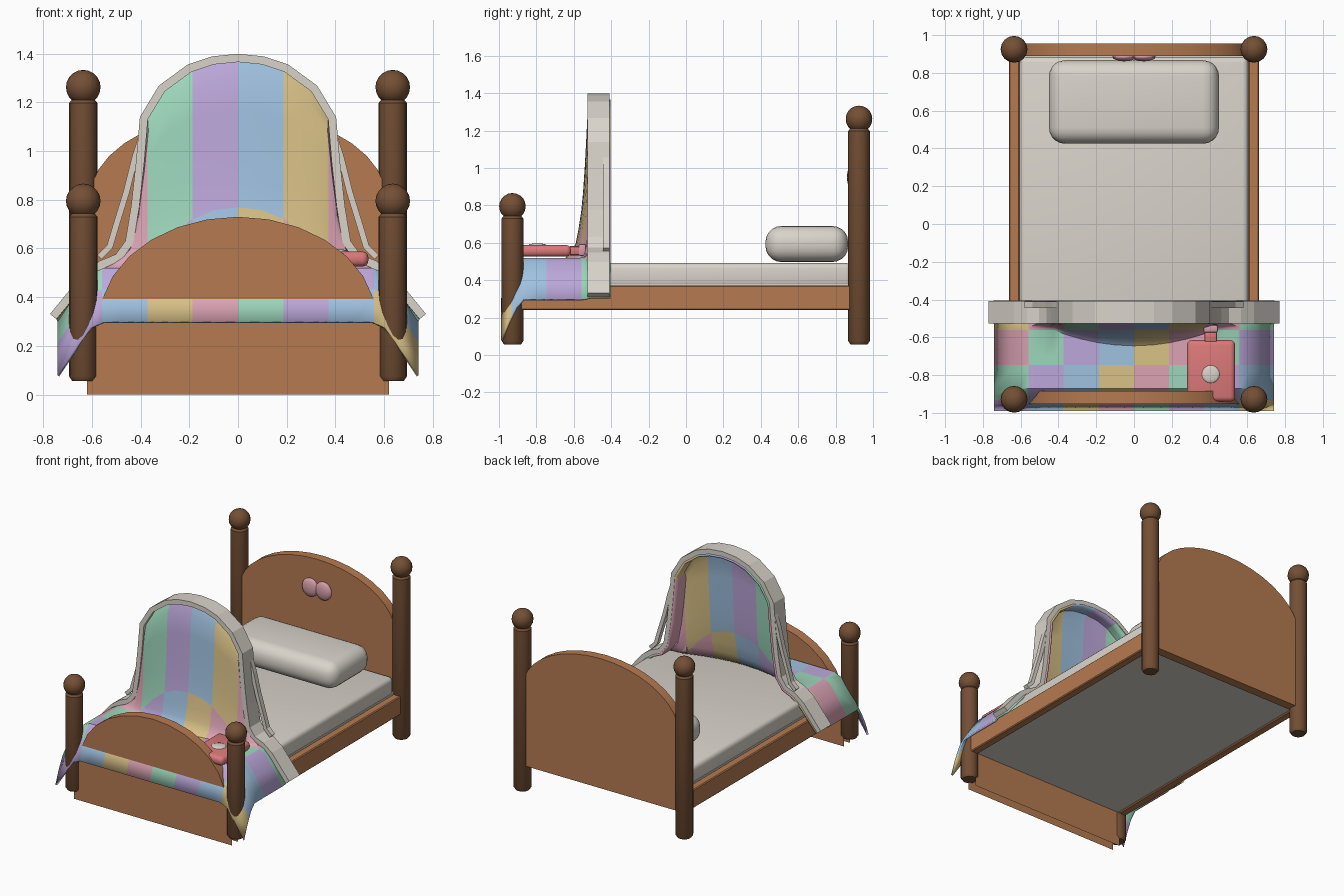
import bpy, bmesh, math
from mathutils import Vector

if "Cube" in bpy.data.objects:
    bpy.data.objects.remove(bpy.data.objects["Cube"])


def material(name, r, g, b):
    m = bpy.data.materials.new(name)
    lin = [((c / 255 + 0.055) / 1.055) ** 2.4 for c in (r, g, b)]
    m.diffuse_color = (*lin, 1)
    m.use_nodes = True
    m.node_tree.nodes["Principled BSDF"].inputs["Base Color"].default_value = m.diffuse_color
    return m


WOOD = material("oak wood", 181, 122, 81)
DARK = material("dark wood", 116, 79, 53)
LINEN = material("off white linen", 217, 211, 202)
RUBBER = material("red rubber", 220, 121, 122)
BOW = material("bow pink", 214, 158, 170)
PATCHES = [material("patch pink", 220, 163, 181), material("patch green", 157, 214, 187),
           material("patch purple", 188, 167, 218), material("patch blue", 160, 193, 224),
           material("patch tan", 218, 194, 136)]


def finish(name, bm, mats, smooth=True, recalc=True):
    if recalc:
        bmesh.ops.recalc_face_normals(bm, faces=bm.faces)
    me = bpy.data.meshes.new(name)
    bm.to_mesh(me)
    bm.free()
    ob = bpy.data.objects.new(name, me)
    bpy.context.collection.objects.link(ob)
    for m in mats:
        me.materials.append(m)
    if smooth:
        bpy.ops.object.select_all(action='DESELECT')
        ob.select_set(True)
        bpy.context.view_layer.objects.active = ob
        bpy.ops.object.shade_smooth_by_angle(angle=math.radians(35))
    return ob


def box(name, lo, hi, mat, radius=0.0, segs=1):
    lo, hi = Vector(lo), Vector(hi)
    bm = bmesh.new()
    bmesh.ops.create_cube(bm, size=1)
    for v in bm.verts:
        v.co = (lo + hi) / 2 + v.co * (hi - lo)
    if radius:
        bmesh.ops.bevel(bm, geom=bm.edges[:], offset=radius, segments=segs,
                        profile=0.5, affect='EDGES')
    return finish(name, bm, [mat])


def slab(name, outline, y0, y1, mat, smooth=True):
    """Extrude an x-z outline along y."""
    bm = bmesh.new()
    face = bm.faces.new([bm.verts.new((x, y0, z)) for x, z in outline])
    ext = bmesh.ops.extrude_face_region(bm, geom=[face])
    for v in ext["geom"]:
        if isinstance(v, bmesh.types.BMVert):
            v.co.y = y1
    return finish(name, bm, [mat], smooth)


def ellipsoid(name, centre, radii, mat, u=16, v=10):
    bm = bmesh.new()
    bmesh.ops.create_uvsphere(bm, u_segments=u, v_segments=v, radius=1)
    for vert in bm.verts:
        vert.co = Vector(centre) + Vector(a * b for a, b in zip(vert.co, radii))
    return finish(name, bm, [mat])


def lathe(name, profile, centre, mat, steps=16):
    bm = bmesh.new()
    vs = [bm.verts.new((r, 0, z)) for r, z in profile]
    es = [bm.edges.new(p) for p in zip(vs, vs[1:])]
    bmesh.ops.spin(bm, geom=vs + es, cent=(0, 0, 0), axis=(0, 0, 1),
                   angle=math.tau, steps=steps)
    bmesh.ops.remove_doubles(bm, verts=bm.verts, dist=1e-4)
    bmesh.ops.translate(bm, verts=bm.verts, vec=centre)
    return finish(name, bm, [mat])


def arch(half, base, spring, rise, n=14):
    pts = [(-half, base), (half, base)]
    return pts + [(half * math.cos(math.pi * i / n), spring + rise * math.sin(math.pi * i / n))
                  for i in range(n + 1)]


# Posts with ball tops
for y, top, end in ((0.925, 1.262, "back"), (-0.928, 0.795, "front")):
    for x, side in ((-0.635, "left"), (0.635, "right")):
        lathe(f"{end}_post_{side}", [(0, 0.057), (0.046, 0.057), (0.058, 0.075),
              (0.058, top - 0.065), (0.046, top - 0.05), (0, top - 0.05)], (x, y, 0), DARK)
        ellipsoid(f"{end}_ball_{side}", (x, y, top), (0.071, 0.071, 0.071), DARK)

# Boards and rails
slab("headboard", arch(0.61, 0.24, 0.80, 0.36, 18), 0.89, 0.955, WOOD)
slab("footboard", arch(0.57, 0.27, 0.30, 0.43), -0.953, -0.885, WOOD)
for x, side in ((-0.634, "left"), (0.634, "right")):
    box(f"side_rail_{side}", (x - 0.029, -0.9, 0.24), (x + 0.029, 0.9, 0.372), WOOD, 0.006)
bm = bmesh.new()
for y in (-0.953, -0.885):
    bm.faces.new([bm.verts.new((x, y, z)) for x, z in
                  ((-0.62, 0), (0.62, 0), (0.62, 0.3), (-0.62, 0.3))])
finish("foot_panel", bm, [WOOD], False, False)

# Bedding
box("bed_base", (-0.605, -0.885, 0.25), (0.605, 0.89, 0.38), LINEN)
box("mattress", (-0.605, -0.84, 0.36), (0.605, 0.885, 0.492), LINEN, 0.03, 3)
box("pillow", (-0.45, 0.425, 0.497), (0.45, 0.867, 0.69), LINEN, 0.085, 5)

# Bow on the headboard
for x, side in ((-0.052, "left"), (0.052, "right")):
    ellipsoid(f"bow_{side}", (x, 0.885, 0.95), (0.063, 0.024, 0.065), BOW)

# Hot water bottle
box("bottle_body", (0.28, -0.94, 0.526), (0.535, -0.615, 0.588), RUBBER, 0.025, 3)
box("bottle_neck", (0.372, -0.63, 0.533), (0.44, -0.56, 0.582), RUBBER, 0.012, 2)
box("bottle_collar", (0.368, -0.575, 0.53), (0.444, -0.535, 0.594), BOW, 0.01, 2)
ellipsoid("bottle_button", (0.406, -0.795, 0.588), (0.047, 0.047, 0.009), LINEN)

# Blanket: a draped sheet that blends from flat to a raised arch
FLAT = [(0, .52), (.1, .52), (.19, .52), (.28, .52), (.34, .52), (.38, .52), (.42, .52),
        (.48, .52), (.55, .52), (.605, .497), (.66, .42), (.74, .30)]
ARCH = [(0, 1.365), (.1, 1.355), (.19, 1.325), (.3, 1.245), (.37, 1.13), (.385, .95),
        (.405, .77), (.43, .62), (.48, .55), (.55, .52), (.61, .475), (.745, .31)]


def mirrored(points):
    return [(-x, z) for x, z in points[:0:-1]] + list(points)


flat, raised = mirrored(FLAT), mirrored(ARCH)
ROWS = [(-.99, 0), (-.953, 0), (-.91, 0), (-.87, 0), (-.78, 0), (-.70, 0), (-.645, 0),
        (-.612, .03), (-.59, .09), (-.575, .18), (-.56, .295), (-.55, .42), (-.541, .58),
        (-.533, .76), (-.526, .92), (-.50, 1), (-.45, 1), (-.405, 1)]
bm = bmesh.new()
grid = []
for y, t in ROWS:
    drop = 0.22 * (max(0, -0.87 - y) / 0.12) ** 1.5
    row = []
    for (fx, fz), (ax, az) in zip(flat, raised):
        x = fx + (ax - fx) * t
        yy = y
        if -0.68 < y < -0.52:
            yy = -0.52 + (y + 0.52) * (1 - 0.65 * min(1, (x / 0.42) ** 2))
        row.append(bm.verts.new((x, yy, fz + (az - fz) * t - drop)))
    grid.append(row)
for a, b in zip(grid, grid[1:]):
    for i in range(len(a) - 1):
        bm.faces.new((a[i], a[i + 1], b[i + 1], b[i]))
# Cut along the patch borders, then colour by column and row
STEP = 0.186
cuts = [((k * STEP, 0, 0), (1, 0, 0)) for k in range(-3, 4)]
cuts += [((0, -0.56 - k * STEP, 0), (0, 1, 0)) for k in range(3)]
for co, no in cuts:
    bmesh.ops.bisect_plane(bm, geom=bm.verts[:] + bm.edges[:] + bm.faces[:],
                           plane_co=co, plane_no=no, dist=1e-4)
for f in bm.faces:
    c = f.calc_center_median()
    col = min(7, max(0, math.floor(c.x / STEP) + 4))
    f.material_index = (col + math.floor((-0.56 - c.y) / STEP)) % 5
blanket = finish("blanket", bm, PATCHES, True, False)
thick = blanket.modifiers.new("thickness", 'SOLIDIFY')
thick.thickness = 0.014
thick.offset = -1


# Hem bands following the blanket opening
def band(name, path, width, y0, y1):
    pts = [Vector(p) for p in path]
    outer = []
    for i, p in enumerate(pts):
        d = (pts[min(i + 1, len(pts) - 1)] - pts[max(i - 1, 0)]).normalized()
        outer.append(p + Vector((-d.y, d.x)) * width)
    return slab(name, [tuple(p) for p in pts + outer[::-1]], y0, y1, LINEN, False)


band("blanket_hem", raised, 0.034, -0.527, -0.408)
FOLD = [(.375, 1.08), (.41, .97), (.445, .83), (.485, .70), (.515, .60), (.56, .555)]
for s, side in ((-1, "left"), (1, "right")):
    band(f"hem_fold_{side}", [(s * x, z) for x, z in FOLD], s * 0.026, -0.445, -0.41)
